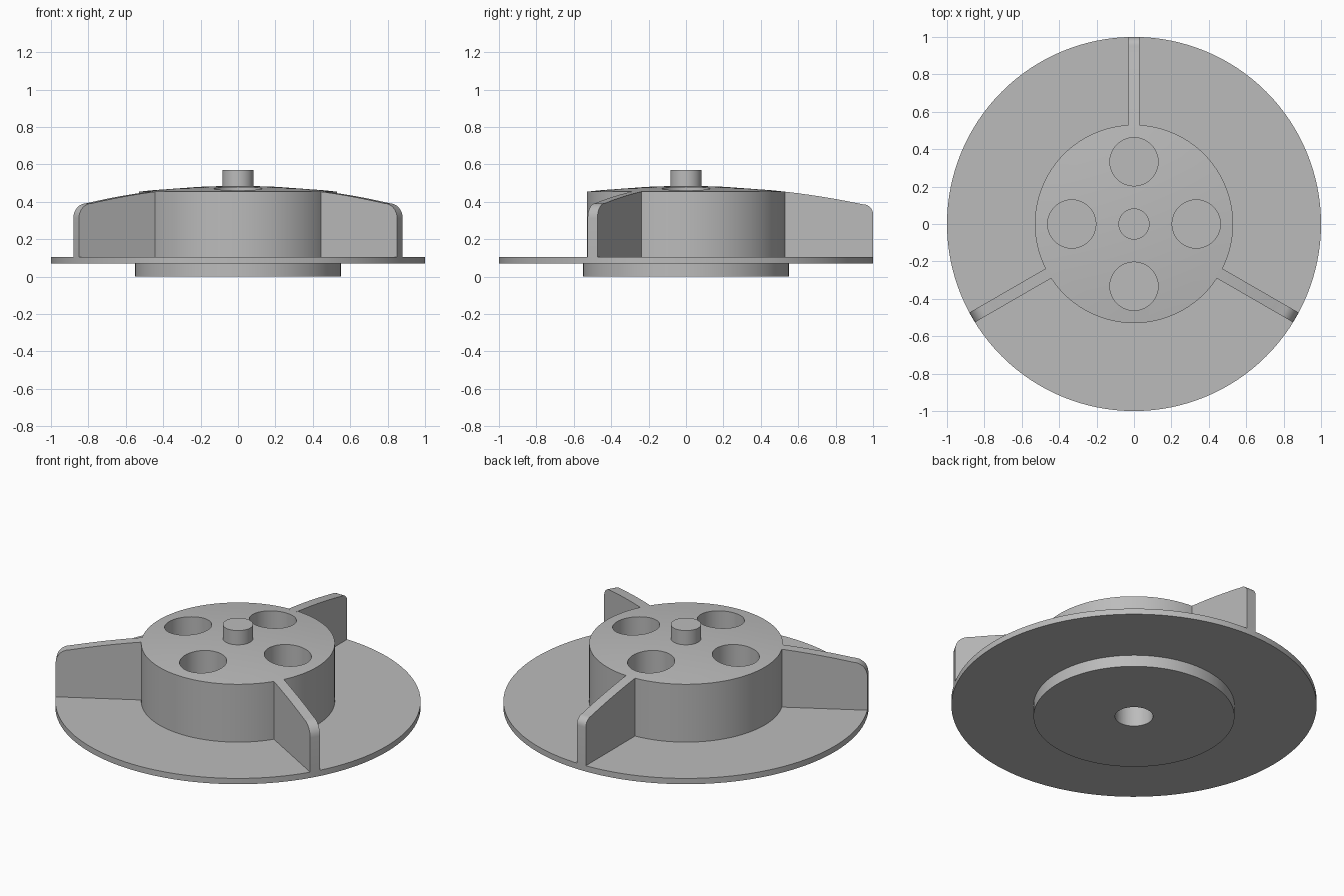
import bpy, bmesh
from math import sin, cos, pi, sqrt, radians
from mathutils import Matrix

cube = bpy.data.objects.get("Cube")
if cube:
    bpy.data.objects.remove(cube, do_unlink=True)

grey = bpy.data.materials.new("plain grey")
grey.use_nodes = True
colour = (0.5, 0.5, 0.5, 1)
grey.diffuse_color = colour
grey.node_tree.nodes["Principled BSDF"].inputs["Base Color"].default_value = colour

APEX, DOME_R = 0.485, 4.6
PLATE_TOP, DRUM_R = 0.105, 0.53


def dome(r):
    """Height of the shallow dome shared by the hub and the fins."""
    return APEX - DOME_R + sqrt(DOME_R ** 2 - r * r)


def add_object(name, bm):
    bmesh.ops.recalc_face_normals(bm, faces=bm.faces)
    mesh = bpy.data.meshes.new(name)
    bm.to_mesh(mesh)
    bm.free()
    mesh.materials.append(grey)
    obj = bpy.data.objects.new(name, mesh)
    bpy.context.collection.objects.link(obj)
    return obj


def select_only(obj):
    bpy.ops.object.select_all(action='DESELECT')
    obj.select_set(True)
    bpy.context.view_layer.objects.active = obj


def smooth(obj):
    select_only(obj)
    bpy.ops.object.shade_smooth_by_angle(angle=radians(30))


def lathe(name, profile, steps=128):
    bm = bmesh.new()
    verts = [bm.verts.new((r, 0, z)) for r, z in profile]
    edges = [bm.edges.new(pair) for pair in zip(verts, verts[1:])]
    bmesh.ops.spin(bm, geom=verts + edges, cent=(0, 0, 0), axis=(0, 0, 1),
                   angle=2 * pi, steps=steps)
    bmesh.ops.remove_doubles(bm, verts=bm.verts, dist=1e-4)
    return add_object(name, bm)


def cylinder(name, x, y, r, z0, z1):
    bm = bmesh.new()
    bmesh.ops.create_cone(bm, cap_ends=True, segments=64, radius1=r, radius2=r,
                          depth=z1 - z0,
                          matrix=Matrix.Translation((x, y, (z0 + z1) / 2)))
    return add_object(name, bm)


def cut(obj, cutter):
    cutter.hide_render = True
    mod = obj.modifiers.new("cut", 'BOOLEAN')
    mod.operation, mod.solver, mod.object = 'DIFFERENCE', 'EXACT', cutter
    select_only(obj)
    bpy.ops.object.modifier_apply(modifier=mod.name)
    bpy.data.objects.remove(cutter, do_unlink=True)


# Turned body: lower boss, wide flange and domed drum
top = [(DRUM_R * i / 6, dome(DRUM_R * i / 6)) for i in range(6, -1, -1)]
body = lathe("hub_and_flange", [(0, 0), (0.55, 0), (0.55, 0.07), (1, 0.07),
                                (1, PLATE_TOP), (DRUM_R, PLATE_TOP)] + top)

# Four blind pockets in the drum and the bore underneath
for k in range(4):
    a = k * pi / 2
    cut(body, cylinder("pocket_cutter", 0.333 * cos(a), 0.333 * sin(a),
                       0.129, PLATE_TOP + 0.01, 0.7))
cut(body, cylinder("bore_cutter", 0, 0, 0.104, -0.1, 0.3))
smooth(body)

# Central pin
smooth(cylinder("centre_pin", 0, 0, 0.083, 0.4, 0.57))


def fin(name, angle, fillet):
    """Radial blade with a domed top edge and a rounded outer corner."""
    inner, outer, half = 0.515, 0.9995, 0.03
    knee = outer - fillet
    pts = [(outer, PLATE_TOP - 0.01), (inner, PLATE_TOP - 0.01)]
    for i in range(10):
        r = inner + (knee - inner) * i / 9
        pts.append((r, dome(r)))
    centre_z = dome(knee) - fillet
    for i in range(1, 9):
        a = pi / 2 * (1 - i / 8)
        pts.append((knee + fillet * cos(a), centre_z + fillet * sin(a)))
    bm = bmesh.new()
    face = bm.faces.new([bm.verts.new((r, -half, z)) for r, z in pts])
    ext = bmesh.ops.extrude_face_region(bm, geom=[face])
    moved = [v for v in ext["geom"] if isinstance(v, bmesh.types.BMVert)]
    bmesh.ops.translate(bm, verts=moved, vec=(0, 2 * half, 0))
    bmesh.ops.rotate(bm, verts=bm.verts, cent=(0, 0, 0),
                     matrix=Matrix.Rotation(radians(angle), 3, 'Z'))
    smooth(add_object(name, bm))


# Three fins spaced evenly around the drum
fin("back_fin", 90, 0.05)
fin("right_fin", 210, 0.08)
fin("left_fin", 330, 0.08)
